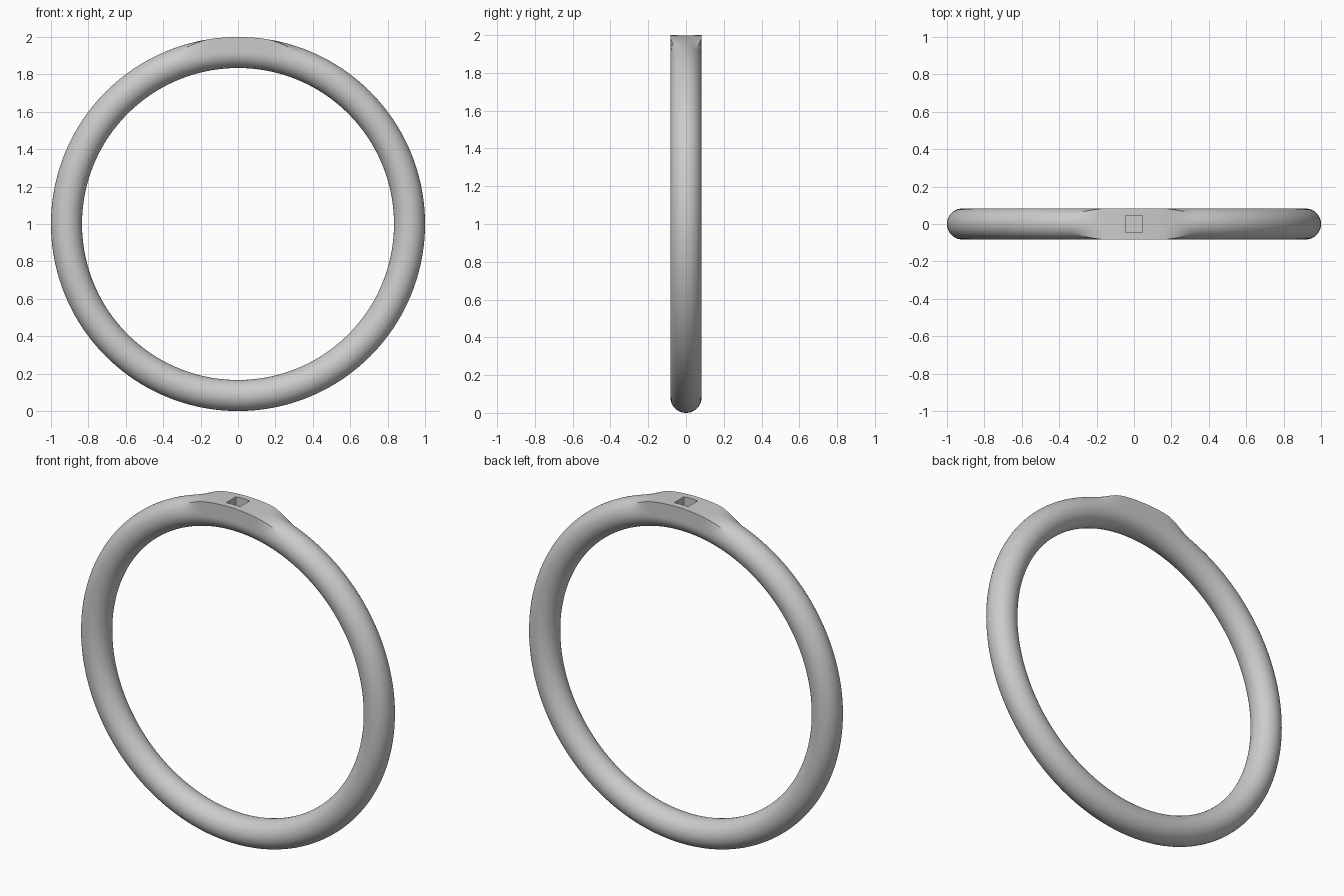
import bpy, bmesh
from math import sin, cos, tau, pi

if "Cube" in bpy.data.objects:
    bpy.data.objects.remove(bpy.data.objects["Cube"])

R, T = 0.917, 0.083      # ring radius, tube radius
NU, NV = 256, 48         # segments around the ring and the tube


def squareness(x):
    # 1 on the flat seat at the top, easing to 0 on the round band
    t = max(0.0, min(1.0, (0.35 - abs(x)) / 0.2))
    return t * t * (3 - 2 * t)


# Band: swept section whose outer half turns square at the top
bm = bmesh.new()
rings = []
for i in range(NU):
    u = tau * i / NU
    w = squareness(sin(u)) if cos(u) > 0 else 0
    ring = []
    for j in range(NV):
        a = tau * j / NV
        c, s = cos(a), sin(a)
        k = T
        if s > 0:
            k *= 1 + w * (1 / max(abs(c), abs(s)) - 1)
        r = R + k * s
        ring.append(bm.verts.new((r * sin(u), k * c, 1 + r * cos(u))))
    rings.append(ring)
for i in range(NU):
    p, q = rings[i], rings[(i + 1) % NU]
    for j in range(NV):
        n = (j + 1) % NV
        bm.faces.new((p[j], p[n], q[n], q[j]))
bmesh.ops.recalc_face_normals(bm, faces=bm.faces)
mesh = bpy.data.meshes.new("ring_band")
bm.to_mesh(mesh)
bm.free()
band = bpy.data.objects.new("ring_band", mesh)
bpy.context.collection.objects.link(band)

# Square stone socket cut into the flat seat
bpy.ops.mesh.primitive_cube_add(size=1, location=(0, 0, 1.96))
cutter = bpy.context.object
cutter.name = "socket_cutter"
cutter.scale = (0.09, 0.09, 0.1)
cutter.hide_render = True

bpy.ops.object.select_all(action='DESELECT')
band.select_set(True)
bpy.context.view_layer.objects.active = band
mod = band.modifiers.new("socket", 'BOOLEAN')
mod.operation = 'DIFFERENCE'
mod.solver = 'EXACT'
mod.object = cutter
bpy.ops.object.modifier_apply(modifier=mod.name)
bpy.data.objects.remove(cutter)
bpy.ops.object.shade_smooth_by_angle(angle=pi / 6)
